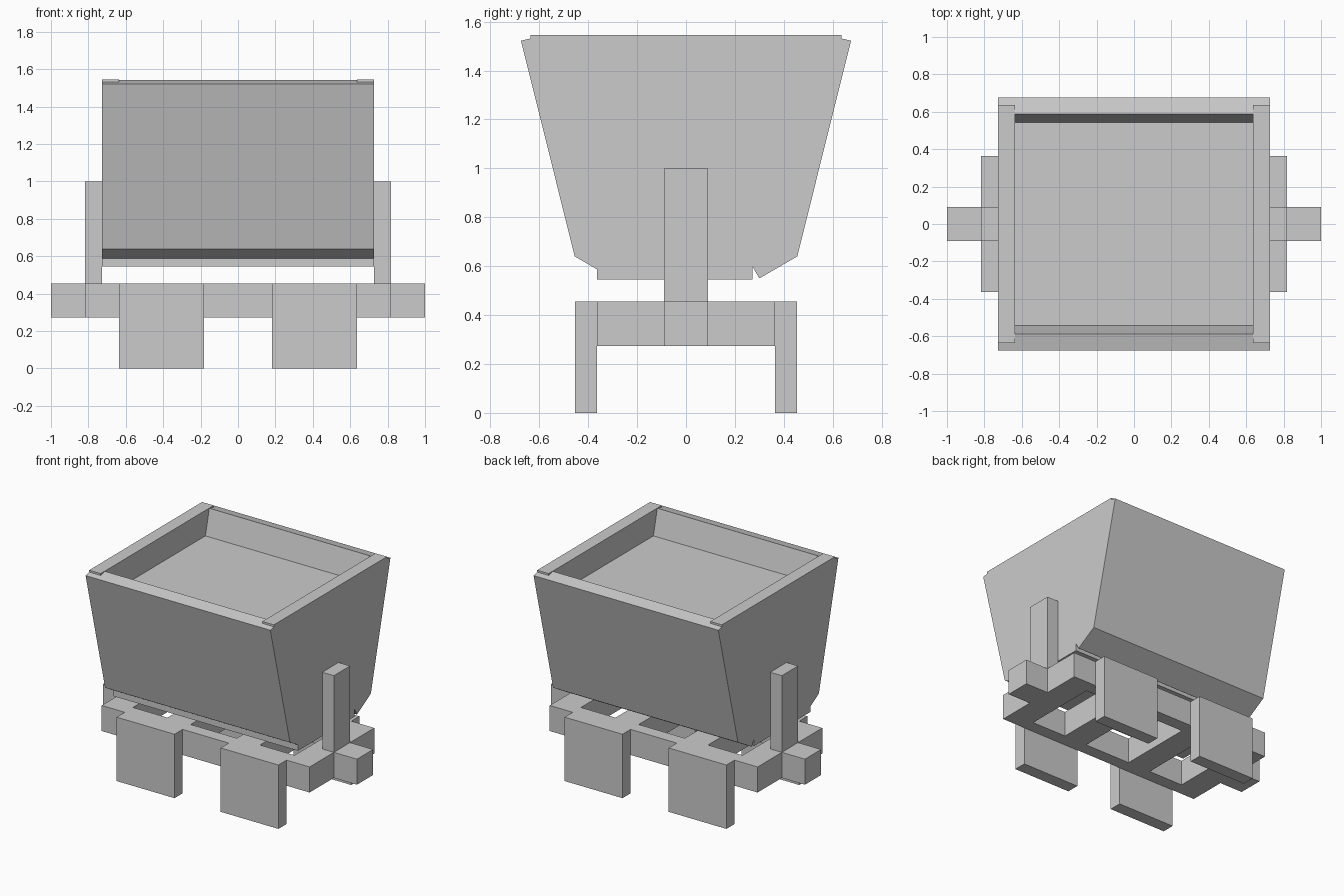
import bpy
import bmesh

if "Cube" in bpy.data.objects:
    bpy.data.objects.remove(bpy.data.objects["Cube"])

U = 1 / 11  # the model sits on a grid of 1/11 unit


def finish(name, bm):
    bmesh.ops.recalc_face_normals(bm, faces=bm.faces)
    mesh = bpy.data.meshes.new(name)
    bm.to_mesh(mesh)
    bm.free()
    obj = bpy.data.objects.new(name, mesh)
    bpy.context.collection.objects.link(obj)
    return obj


def prism(name, profile, x0, x1):
    """Extrude a (y, z) profile along x."""
    bm = bmesh.new()
    face = bm.faces.new([bm.verts.new((x0, y, z)) for y, z in profile])
    new = bmesh.ops.extrude_face_region(bm, geom=[face])["geom"]
    bmesh.ops.translate(bm, vec=(x1 - x0, 0, 0),
                        verts=[v for v in new if isinstance(v, bmesh.types.BMVert)])
    return finish(name, bm)


def box(name, x, y, z):
    """Box from ranges given in grid units."""
    (y0, y1), (z0, z1) = [[c * U for c in r] for r in (y, z)]
    return prism(name, [(y0, z0), (y1, z0), (y1, z1), (y0, z1)], x[0] * U, x[1] * U)


# Undercarriage frame: a slab with three openings
xs, ys = (-9, -7, -4, -2, 2, 4, 7, 9), (-4, -3, 3, 4)
bm = bmesh.new()
grid = [[bm.verts.new((x * U, y * U, 3 * U)) for y in ys] for x in xs]
for i in range(len(xs) - 1):
    for j in range(len(ys) - 1):
        if not (j == 1 and i in (1, 3, 5)):
            bm.faces.new((grid[i][j], grid[i + 1][j], grid[i + 1][j + 1], grid[i][j + 1]))
for v in [v for v in bm.verts if not v.link_faces]:
    bm.verts.remove(v)
new = bmesh.ops.extrude_face_region(bm, geom=bm.faces[:])["geom"]
bmesh.ops.translate(bm, vec=(0, 0, 2 * U),
                    verts=[v for v in new if isinstance(v, bmesh.types.BMVert)])
finish("frame", bm)

for s, side in ((-1, "left"), (1, "right")):
    def span(a, b):
        return sorted((s * a, s * b))
    # Couplers and tub supports
    box(f"{side}_coupler", span(9, 11), (-1, 1), (3, 5))
    box(f"{side}_support", span(8, 9), (-1, 1), (5, 11))
    # Square wheels
    for t, end in ((-1, "front"), (1, "back")):
        box(f"{end}_{side}_wheel", span(2, 7), sorted((t * 4, t * 5)), (0, 5))
    # Tub end walls
    half = [(0.37, 0.62), (0.42, 0.66), (0.635, 1.525), (0.635, 1.545)]
    prism(f"{side}_tub_wall", half + [(-y, z) for y, z in reversed(half)],
          *[c * U for c in span(7, 8)])

# Sloped tub panels, mirrored front and back
upper = [(0.455, 0.64), (0.675, 1.522), (0.587, 1.543), (0.367, 0.661)]
lower = [(0.30, 0.55), (0.455, 0.64), (0.41, 0.718), (0.255, 0.628)]
for t, end in ((-1, "front"), (1, "back")):
    prism(f"{end}_tub_panel", [(t * y, z) for y, z in upper], -8 * U, 8 * U)
    prism(f"{end}_lower_panel", [(t * y, z) for y, z in lower], -8 * U, 8 * U)

# Tub floor and the surface of the load
box("tub_floor", (-8, 8), (-4, 3), (6, 7))
bm = bmesh.new()
bm.faces.new([bm.verts.new((x * 7 * U, y * 0.545, 15 * U))
              for x, y in ((-1, -1), (1, -1), (1, 1), (-1, 1))])
finish("load_surface", bm)
